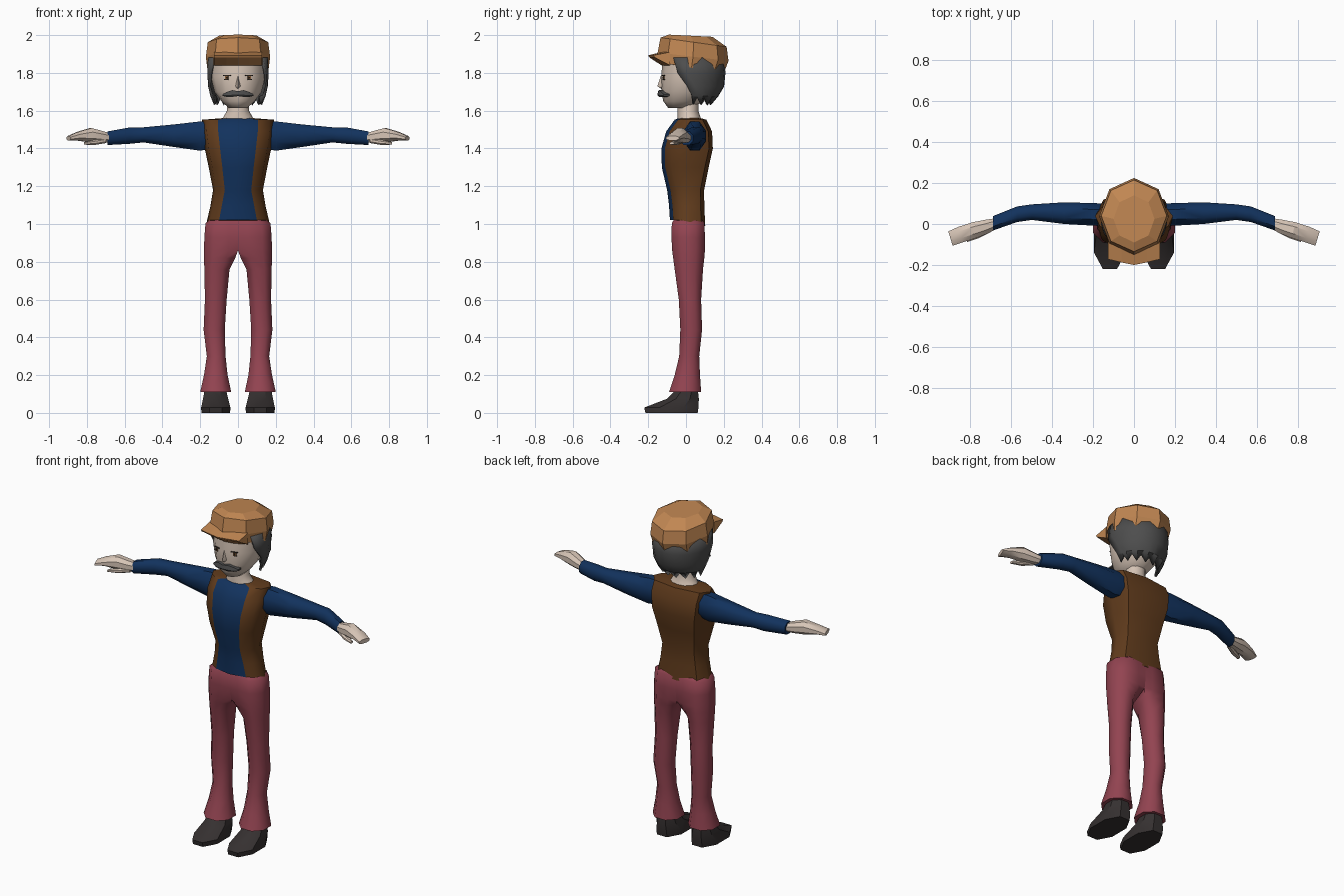
import bpy, bmesh, math

cube = bpy.data.objects.get("Cube")
if cube:
    bpy.data.objects.remove(cube)


def material(name, r, g, b):
    m = bpy.data.materials.new(name)
    m.use_nodes = True
    m.diffuse_color = (r, g, b, 1)
    bsdf = next(n for n in m.node_tree.nodes if n.type == 'BSDF_PRINCIPLED')
    bsdf.inputs["Base Color"].default_value = (r, g, b, 1)
    bsdf.inputs["Roughness"].default_value = 0.9
    return m


SKIN = material("skin", .68, .56, .47)
VEST = material("vest_brown", .12, .045, .012)
SHIRT = material("shirt_blue", .006, .032, .11)
RED = material("trouser_red", .29, .057, .082)
SHOE = material("shoe_charcoal", .036, .03, .03)
TAN = material("cap_tan", .53, .24, .085)
HAIR = material("hair_grey", .075, .075, .075)
IRIS = material("iris_brown", .22, .1, .035)
DARK = material("lash_dark", .02, .015, .012)


def loft(name, rings, mats, rule=None, smooth=40, closed=True, cap=True):
    """Skin a list of equal-length point rings; rule picks a material per column."""
    bm = bmesh.new()
    rows = [[bm.verts.new(p) for p in ring] for ring in rings]
    n = len(rows[0])
    for a, b in zip(rows, rows[1:]):
        for j in range(n if closed else n - 1):
            k = (j + 1) % n
            f = bm.faces.new((a[j], a[k], b[k], b[j]))
            f.material_index = rule(j) if rule else 0
    if cap:
        bm.faces.new(rows[0])
        bm.faces.new(rows[-1])
    bmesh.ops.recalc_face_normals(bm, faces=bm.faces)
    mesh = bpy.data.meshes.new(name)
    bm.to_mesh(mesh)
    bm.free()
    for m in mats:
        mesh.materials.append(m)
    ob = bpy.data.objects.new(name, mesh)
    bpy.context.collection.objects.link(ob)
    if smooth:
        bpy.ops.object.select_all(action='DESELECT')
        ob.select_set(True)
        bpy.context.view_layer.objects.active = ob
        bpy.ops.object.shade_smooth_by_angle(angle=math.radians(smooth))
    return ob


def octagon(u0, u1, v0, v1, k=.28):
    """Bevelled rectangle; k is the bevel on the u0 side."""
    w, d = u1 - u0, v1 - v0
    c, e = .28 * w, .28 * d
    return [(u0, v0 + k * d), (u0 + c, v0), (u1 - c, v0), (u1, v0 + e),
            (u1, v1 - e), (u1 - c, v1), (u0 + c, v1), (u0, v1 - k * d)]


def oval(z, w, front, back, n=12, tilt=0):
    cy, r = (front + back) / 2, (back - front) / 2
    pts = []
    for i in range(n):
        t = math.tau * i / n
        y = cy - r * math.cos(t)
        pts.append((w * math.sin(t), y, z - tilt * y))
    return pts


def flip(rings, s):
    return [[(s * x, y, z) for x, y, z in ring] for ring in rings]


# Torso: the two columns beside the front centre are the shirt
def torso_ring(z, a, w, front, back, drop=0):
    mid = (front + back) / 2
    half = [(0, front, z), (a, front + .018, z), (.88 * w, front + .05, z),
            (w, mid + .015, z - drop / 2), (.8 * w, back - .02, z - drop), (0, back, z - drop)]
    return half + [(-x, y, h) for x, y, h in half[-2:0:-1]]


torso = [torso_ring(*r) for r in (
    (1.02, .1, .167, -.085, .102, .03), (1.1, .085, .146, -.09, .097, .01),
    (1.18, .07, .132, -.1, .096), (1.3, .083, .155, -.128, .12),
    (1.4, .095, .176, -.13, .142), (1.49, .105, .188, -.105, .138),
    (1.552, .105, .19, -.06, .108), (1.56, .06, .085, -.04, .08))]
loft("vest_and_shirt", torso, [VEST, SHIRT], lambda j: int(j in (0, 9)), 50)

# Neck and head
loft("neck", [oval(*r) for r in ((1.53, .1, -.045, .09), (1.57, .075, -.045, .075),
                                 (1.6, .058, -.045, .065), (1.68, .058, -.04, .07))], [SKIN])
head = [oval(*r) for r in ((1.615, .05, -.095, .04), (1.65, .088, -.12, .09),
                           (1.7, .125, -.13, .13), (1.78, .144, -.132, .155),
                           (1.88, .145, -.122, .165))]
loft("head", head, [SKIN], smooth=60)
nose = [[(-w, -.115, z), (0, y, z), (w, -.115, z)]
        for z, w, y in ((1.715, .012, -.13), (1.73, .02, -.152), (1.785, .008, -.133))]
loft("nose", nose, [SKIN], smooth=60)

# Moustache swept from side to side
lip = []
for x, z, h in ((.082, 1.682, .004), (.06, 1.686, .013), (.03, 1.691, .018), (0, 1.69, .013)):
    y = -.152 + 4.5 * x * x
    lip.append([(x, y + .035, z + h), (x, y + .005, z + h), (x, y, z - h / 2),
                (x, y + .005, z - h), (x, y + .035, z - h)])
loft("moustache", lip + flip(lip[-2::-1], -1), [HAIR], smooth=30)


# Eyes as thin plates
def plate(name, s, x, y, z, w, h, mat):
    a = math.radians(15)
    rings = []
    for d in (-.003, .003):
        rings.append([(x + u * math.cos(a) - d * math.sin(a),
                       y + u * math.sin(a) + d * math.cos(a), z + v)
                      for u, v in ((-w, -h), (w, -h), (w, h), (-w, h))])
    loft(name, flip(rings, s), [mat], smooth=0)


for side, s in (("left", 1), ("right", -1)):
    plate(side + "_iris", s, .06, -.117, 1.775, .009, .009, IRIS)
    plate(side + "_pupil", s, .06, -.12, 1.775, .004, .004, DARK)
    plate(side + "_lash", s, .058, -.118, 1.786, .02, .0025, DARK)
    plate(side + "_lower_lash", s, .062, -.118, 1.765, .011, .0015, DARK)

# Hair wraps the sides and back, ending in jagged tips
hair = []
for row, (z, w, r, start) in enumerate(((1.88, .154, .165, -35), (1.8, .157, .172, -25),
                                        (1.73, .152, .165, -8), (1.68, .14, .135, 0),
                                        (1.645, .122, .098, 4))):
    ring = []
    for i in range(15):
        t = math.radians(start + (180 - 2 * start) * i / 14)
        jag = (.028 if i % 2 else -.012) if row == 4 else 0
        ring.append((w * math.cos(t), .03 + r * math.sin(t), z + jag))
    hair.append(ring)
ob = loft("hair", hair, [HAIR], smooth=35, closed=False, cap=False)
mod = ob.modifiers.new("thickness", 'SOLIDIFY')
mod.thickness = .014
mod.offset = 0

# Flat-faced cap: tilted eight-sided crown plus a peak
cap_rings = [oval(1.832, .1, -.1, .16, 8, .14), oval(1.832, .163, -.142, .2, 8, .17),
             oval(1.89, .17, -.15, .225, 8, .12), oval(1.968, .16, -.135, .215, 8, .14),
             oval(1.998, .1, -.09, .14, 8, .05)]
loft("cap_crown", cap_rings, [TAN], smooth=0)
peak = [[(x, inner, 1.91), (x, tip, 1.893), (x, tip + .006, 1.882), (x, inner, 1.84)]
        for x, inner, tip in ((-.128, -.085, -.172), (-.06, -.12, -.188), (0, -.13, -.2),
                              (.06, -.12, -.188), (.128, -.085, -.172))]
loft("cap_peak", peak, [TAN], smooth=0)

# Limbs, built once per side
LEG = ((1.035, 0, .13, -.055, .075, 0), (1.005, 0, .172, -.075, .098, 0),
       (.93, 0, .178, -.077, .1, 0), (.86, 0, .18, -.073, .1, .05),
       (.82, .015, .18, -.068, .097, .15), (.76, .045, .178, -.06, .09, .28),
       (.6, .06, .175, -.038, .08, .28), (.44, .07, .182, -.03, .085, .28),
       (.3, .066, .165, -.036, .07, .28), (.2, .055, .18, -.06, .074, .28),
       (.11, .036, .2, -.09, .08, .28))
FOOT = ((0, .042, .194, -.215, .062), (.028, .04, .195, -.221, .066),
        (.075, .052, .185, -.1, .068), (.13, .065, .175, -.045, .062))
ARM = ((.14, -.01, .1, 1.4, 1.54), (.2, -.008, .102, 1.388, 1.543),
       (.34, 0, .106, 1.408, 1.527), (.5, .02, .096, 1.432, 1.512),
       (.57, .01, .086, 1.425, 1.512), (.69, -.032, .038, 1.418, 1.49))
HAND = ((.67, -.018, .028, 1.432, 1.478), (.72, -.045, .02, 1.43, 1.492),
        (.78, -.068, .008, 1.432, 1.508), (.85, -.09, -.015, 1.442, 1.487),
        (.897, -.106, -.036, 1.442, 1.466))
THUMB = ((.7, -.04, -.01, 1.428, 1.455), (.76, -.07, -.035, 1.418, 1.445),
         (.815, -.088, -.064, 1.42, 1.434))


def across(rows, skew=0):
    return [[(x + skew * (y - (y0 + y1) / 2), y, z) for y, z in octagon(y0, y1, z0, z1)]
            for x, y0, y1, z0, z1 in rows]


def upright(rows):
    return [[(x, y, r[0]) for x, y in octagon(*r[1:])] for r in rows]


for side, s in (("left", 1), ("right", -1)):
    loft(side + "_trouser_leg", flip(upright(LEG), s), [RED], smooth=50)
    loft(side + "_shoe", flip(upright(FOOT), s), [SHOE], smooth=35)
    loft(side + "_sleeve", flip(across(ARM), s), [SHIRT], smooth=50)
    loft(side + "_hand", flip(across(HAND, .3), s), [SKIN], smooth=30)
    loft(side + "_thumb", flip(across(THUMB), s), [SKIN], smooth=30)
